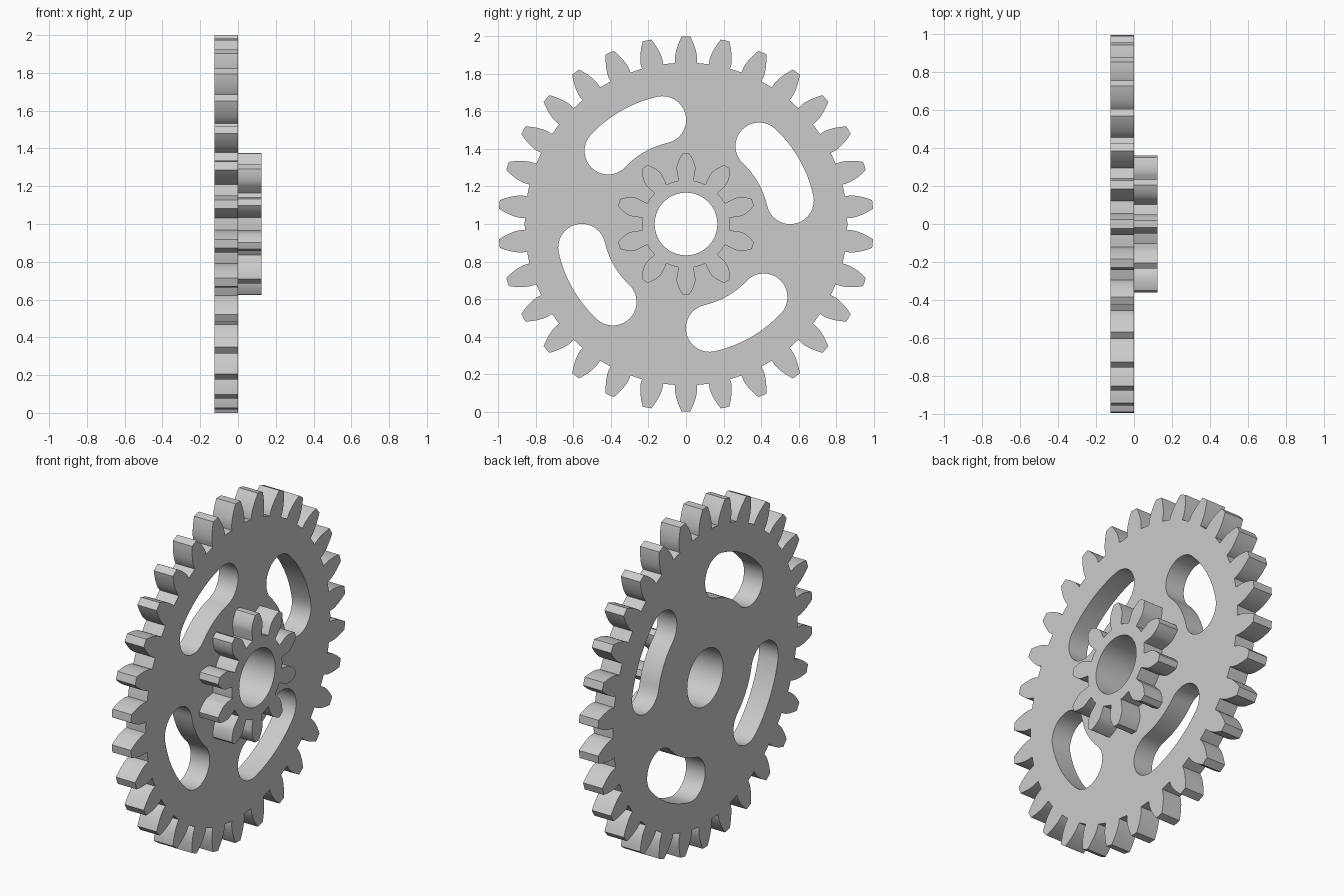
import bpy
import bmesh
from math import sin, cos, tan, acos, pi, radians, degrees
from mathutils import Matrix

cube = bpy.data.objects.get("Cube")
if cube:
    bpy.data.objects.remove(cube, do_unlink=True)

MODULE = 1 / 16
PRESSURE = radians(20)
THICK = 0.125
BORE = 0.167

grey = bpy.data.materials.new("light grey")
grey.use_nodes = True
grey.diffuse_color = (0.6, 0.6, 0.6, 1)
grey.node_tree.nodes["Principled BSDF"].inputs["Base Color"].default_value = (0.6, 0.6, 0.6, 1)


def polar(r, a):
    return (r * cos(a), r * sin(a))


def arc(r, start, end, steps, centre=(0, 0)):
    pts = [polar(r, start + (end - start) * i / steps) for i in range(steps + 1)]
    return [(x + centre[0], y + centre[1]) for x, y in pts]


def gear_outline(teeth):
    """Involute teeth with radial flanks below the base circle."""
    pitch = MODULE * teeth / 2
    tip, root = pitch + MODULE, pitch - 1.25 * MODULE
    base = pitch * cos(PRESSURE)
    base_half = pi / (2 * teeth) + tan(PRESSURE) - PRESSURE

    flank = [(root, base_half)]
    steps = 8
    for i in range(steps + 1):
        r = base + (tip - base) * i / steps
        roll = acos(min(1, base / r))
        flank.append((r, base_half - (tan(roll) - roll)))

    tooth = [(r, -a) for r, a in flank] + [(tip, 0)] + [(r, a) for r, a in reversed(flank)]
    tooth.append((root, pi / teeth))
    return [polar(r, pi / 2 + a + 2 * pi * k / teeth) for k in range(teeth) for r, a in tooth]


def slot_outline(start, end, mid_radius, half_width):
    """Curved slot with round ends."""
    pts = arc(mid_radius + half_width, start, end, 16)
    pts += arc(half_width, end, end + pi, 16, polar(mid_radius, end))[1:]
    pts += arc(mid_radius - half_width, end, start, 16)[1:]
    pts += arc(half_width, start + pi, start + 2 * pi, 16, polar(mid_radius, start))[1:-1]
    return pts


def plate(name, outlines, x):
    """Extrude closed outlines along x; inner outlines become holes."""
    curve = bpy.data.curves.new(name, "CURVE")
    curve.dimensions = "2D"
    curve.fill_mode = "BOTH"
    curve.extrude = THICK / 2
    for pts in outlines:
        spline = curve.splines.new("POLY")
        spline.points.add(len(pts) - 1)
        for p, (u, v) in zip(spline.points, pts):
            p.co = (u, v, 0, 1)
        spline.use_cyclic_u = True
    obj = bpy.data.objects.new(name, curve)
    bpy.context.collection.objects.link(obj)
    bpy.ops.object.select_all(action="DESELECT")
    obj.select_set(True)
    bpy.context.view_layer.objects.active = obj
    bpy.ops.object.convert(target="MESH")
    obj = bpy.context.view_layer.objects.active

    # Stand the plate upright, facing +x
    upright = Matrix(((0, 0, 1, x), (1, 0, 0, 0), (0, 1, 0, 1), (0, 0, 0, 1)))
    bm = bmesh.new()
    bm.from_mesh(obj.data)
    bmesh.ops.remove_doubles(bm, verts=bm.verts, dist=1e-5)
    bm.transform(upright)
    bmesh.ops.recalc_face_normals(bm, faces=bm.faces)
    bm.to_mesh(obj.data)
    bm.free()
    obj.data.materials.clear()
    obj.data.materials.append(grey)
    bpy.ops.object.shade_smooth_by_angle(angle=radians(30))
    return obj


bore = arc(BORE, 0, 2 * pi, 64)[:-1]

# Large wheel with four curved slots
slots = [slot_outline(radians(102.7) + k * pi / 2, radians(136.8) + k * pi / 2, 0.569, 0.126)
         for k in range(4)]
plate("large_gear_wheel", [gear_outline(30), bore] + slots, -THICK / 2)

# Small gear on the wheel's face
plate("small_gear", [gear_outline(10), bore], THICK / 2)
